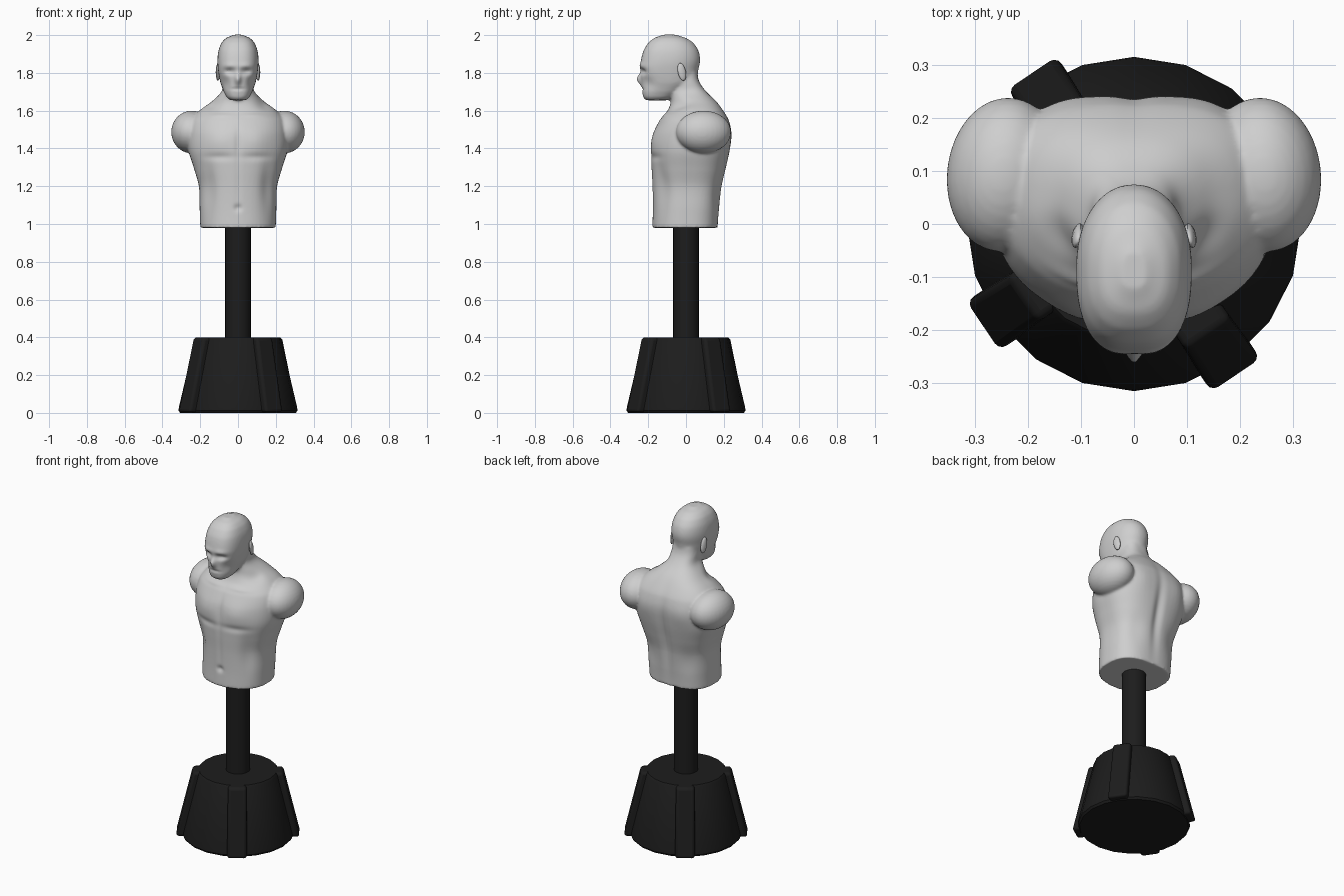
import bpy, bmesh, math
from mathutils import Vector, Matrix

if "Cube" in bpy.data.objects:
    bpy.data.objects.remove(bpy.data.objects["Cube"])


def material(name, value):
    m = bpy.data.materials.new(name)
    m.diffuse_color = (value, value, value, 1)
    m.use_nodes = True
    m.node_tree.nodes["Principled BSDF"].inputs["Base Color"].default_value = m.diffuse_color
    return m


SKIN = material("light grey", 0.62)
BLACK = material("black plastic", 0.012)


def make(name, bm, mat):
    bmesh.ops.recalc_face_normals(bm, faces=bm.faces)
    me = bpy.data.meshes.new(name)
    bm.to_mesh(me)
    bm.free()
    me.materials.append(mat)
    ob = bpy.data.objects.new(name, me)
    bpy.context.collection.objects.link(ob)
    return ob


def activate(ob):
    bpy.ops.object.select_all(action='DESELECT')
    ob.select_set(True)
    bpy.context.view_layer.objects.active = ob


def smooth(ob, angle=40):
    activate(ob)
    bpy.ops.object.shade_smooth_by_angle(angle=math.radians(angle))


def skin_rings(bm, rings):
    """Bridge closed rings of points and cap both ends."""
    vs = [[bm.verts.new(p) for p in r] for r in rings]
    n = len(vs[0])
    for a, b in zip(vs, vs[1:]):
        for i in range(n):
            bm.faces.new((a[i], a[(i + 1) % n], b[(i + 1) % n], b[i]))
    bm.faces.new(vs[0][::-1])
    bm.faces.new(vs[-1])


def spline(rows, steps=5):
    """Smoothly interpolate section rows."""
    out = []
    for i in range(len(rows) - 1):
        a, b = rows[max(i - 1, 0)], rows[i]
        c, d = rows[i + 1], rows[min(i + 2, len(rows) - 1)]
        for s in range(steps):
            t = s / steps
            row = [0.5 * (2 * q + (r - p) * t + (2 * p - 5 * q + 4 * r - w) * t * t
                          + (3 * q - p - 3 * r + w) * t ** 3) for p, q, r, w in zip(a, b, c, d)]
            row[0] = b[0] + (c[0] - b[0]) * t
            out.append(row)
    return out + [list(rows[-1])]


def section(z, front, back, half, e_front, e_back, n=56):
    """Super-ellipse outline with separate front and back fullness."""
    cy, ry = (front + back) / 2, (back - front) / 2
    pts = []
    for i in range(n):
        a = 2 * math.pi * i / n
        c, s = math.cos(a), math.sin(a)
        e = 2 / (e_back if s > 0 else e_front)
        pts.append((half * math.copysign(abs(c) ** e, c), cy + ry * math.copysign(abs(s) ** e, s), z))
    return pts


def loft(name, rows, e_front, e_back):
    bm = bmesh.new()
    skin_rings(bm, [section(*r, e_front, e_back) for r in spline(rows)])
    return make(name, bm, SKIN)


def ellipsoid(name, center, radii, turn=(0, 0, 0), seg=32):
    bm = bmesh.new()
    bmesh.ops.create_uvsphere(bm, u_segments=seg, v_segments=seg // 2, radius=1)
    m = Matrix.Translation(center)
    for axis, ang in zip('XYZ', turn):
        m = m @ Matrix.Rotation(math.radians(ang), 4, axis)
    bmesh.ops.transform(bm, matrix=m @ Matrix.Diagonal((*radii, 1)), verts=bm.verts)
    return make(name, bm, SKIN)


# Torso and neck: height, front, back, half width
torso = loft("bust", [
    (0.980, -0.178, 0.168, 0.200), (1.08, -0.176, 0.176, 0.203), (1.20, -0.178, 0.190, 0.207),
    (1.30, -0.183, 0.213, 0.235), (1.39, -0.185, 0.232, 0.262), (1.48, -0.172, 0.241, 0.265),
    (1.55, -0.140, 0.227, 0.250), (1.60, -0.098, 0.198, 0.205), (1.65, -0.080, 0.160, 0.138),
    (1.70, -0.088, 0.108, 0.088), (1.75, -0.090, 0.072, 0.080), (1.80, -0.090, 0.060, 0.075)], 2.2, 2.7)

# Head with a flat-fronted face
head = loft("head", [
    (1.655, -0.212, -0.095, 0.042), (1.67, -0.226, -0.060, 0.060), (1.70, -0.232, -0.010, 0.076),
    (1.75, -0.236, 0.050, 0.094), (1.82, -0.244, 0.066, 0.106), (1.87, -0.238, 0.075, 0.109),
    (1.92, -0.224, 0.065, 0.103), (1.96, -0.199, 0.038, 0.087), (1.985, -0.168, 0.000, 0.063),
    (2.002, -0.125, -0.050, 0.025)], 2.6, 2.1)

# Shoulders ending in rounded arm stumps
parts = [torso, head]
for s in (-1, 1):
    parts.append(ellipsoid("shoulder", (s * 0.245, 0.093, 1.487), (0.108, 0.146, 0.113), (0, 0, s * 6)))

# Merge into one smooth body
activate(torso)
for p in parts:
    p.select_set(True)
bpy.ops.object.join()
bust = torso
mod = bust.modifiers.new("merge", 'REMESH')
mod.mode, mod.voxel_size = 'VOXEL', 0.007
mod = bust.modifiers.new("soften", 'SMOOTH')
mod.factor, mod.iterations = 0.5, 8
for m in ("merge", "soften"):
    bpy.ops.object.modifier_apply(modifier=m)

# Anatomy: centre, spread, push direction (mirrored when off centre)
FORMS = [
    ((0.045, -0.24, 1.808), (0.026, 0.05, 0.014), (0, 0.018, 0)),      # eye sockets
    ((0.045, -0.25, 1.838), (0.035, 0.05, 0.012), (0, -0.005, 0)),     # brows
    ((0, -0.24, 1.765), (0.012, 0.05, 0.022), (0, -0.024, 0)),         # nose
    ((0, -0.24, 1.715), (0.030, 0.05, 0.006), (0, 0.006, 0)),          # mouth
    ((0.070, -0.20, 1.745), (0.022, 0.05, 0.030), (-0.005, 0.008, 0)), # cheeks
    ((0.095, -0.16, 1.44), (0.060, 0.06, 0.050), (0, -0.009, 0)),      # chest
    ((0.10, -0.17, 1.355), (0.070, 0.06, 0.016), (0, 0.007, 0)),       # chest crease
    ((0, -0.18, 1.42), (0.012, 0.05, 0.080), (0, 0.006, 0)),           # breastbone
    ((0, -0.18, 1.20), (0.012, 0.05, 0.100), (0, 0.003, 0)),           # belly line
    ((0, -0.18, 1.085), (0.016, 0.05, 0.014), (0, 0.010, 0)),          # navel
    ((0.16, -0.14, 1.20), (0.030, 0.06, 0.100), (-0.006, 0.010, 0)),   # flanks
    ((0.09, -0.10, 1.575), (0.060, 0.05, 0.010), (0, -0.006, 0)),      # collarbones
    ((0.12, -0.02, 1.625), (0.040, 0.04, 0.030), (0, 0.012, -0.012)),  # collar hollows
    ((0, 0.21, 1.30), (0.022, 0.06, 0.170), (0, -0.014, 0)),           # spine
    ((0.13, 0.22, 1.46), (0.050, 0.06, 0.060), (0, 0.005, 0)),         # shoulder blades
    ((0.13, 0.19, 1.16), (0.040, 0.06, 0.070), (0, -0.008, 0)),        # lower back
]
for v in bust.data.vertices:
    move, side = Vector(), (1 if v.co.x >= 0 else -1)
    for c, r, d in FORMS:
        q = sum(((p - k) / w) ** 2 for p, k, w in zip((abs(v.co.x), v.co.y, v.co.z), c, r))
        if q < 9:
            move += Vector((d[0] * side, d[1], d[2])) * math.exp(-q / 1.5)
    v.co += move
smooth(bust, 60)

# Ears
for s, side in ((-1, "left"), (1, "right")):
    smooth(ellipsoid(side + "_ear", (s * 0.106, -0.022, 1.805), (0.011, 0.022, 0.048), (12, 0, s * 15), 16))


# Turned parts from radius and height pairs
def turned(name, profile, n):
    bm = bmesh.new()
    skin_rings(bm, [[(r * math.sin(2 * math.pi * i / n), r * math.cos(2 * math.pi * i / n), z)
                     for i in range(n)] for r, z in profile])
    ob = make(name, bm, BLACK)
    smooth(ob)
    return ob


turned("pole", [(0.068, 0.36), (0.068, 0.985)], 24)
turned("base", [(0.306, 0.0), (0.315, 0.012), (0.313, 0.03), (0.228, 0.39), (0.220, 0.40)], 20)

# Four sloping ribs around the base
for k in range(4):
    bm = bmesh.new()
    skin_rings(bm, [[(ri, -w, z), (ro, -w, z), (ro, w, z), (ri, w, z)]
                    for ri, ro, w, z in ((0.22, 0.347, 0.056, 0.004), (0.15, 0.253, 0.052, 0.40))])
    bmesh.ops.rotate(bm, matrix=Matrix.Rotation(math.radians(34 + 90 * k), 3, 'Z'), verts=bm.verts)
    rib = make("base_rib", bm, BLACK)
    bev = rib.modifiers.new("round", 'BEVEL')
    bev.width, bev.segments = 0.016, 3
    smooth(rib)
